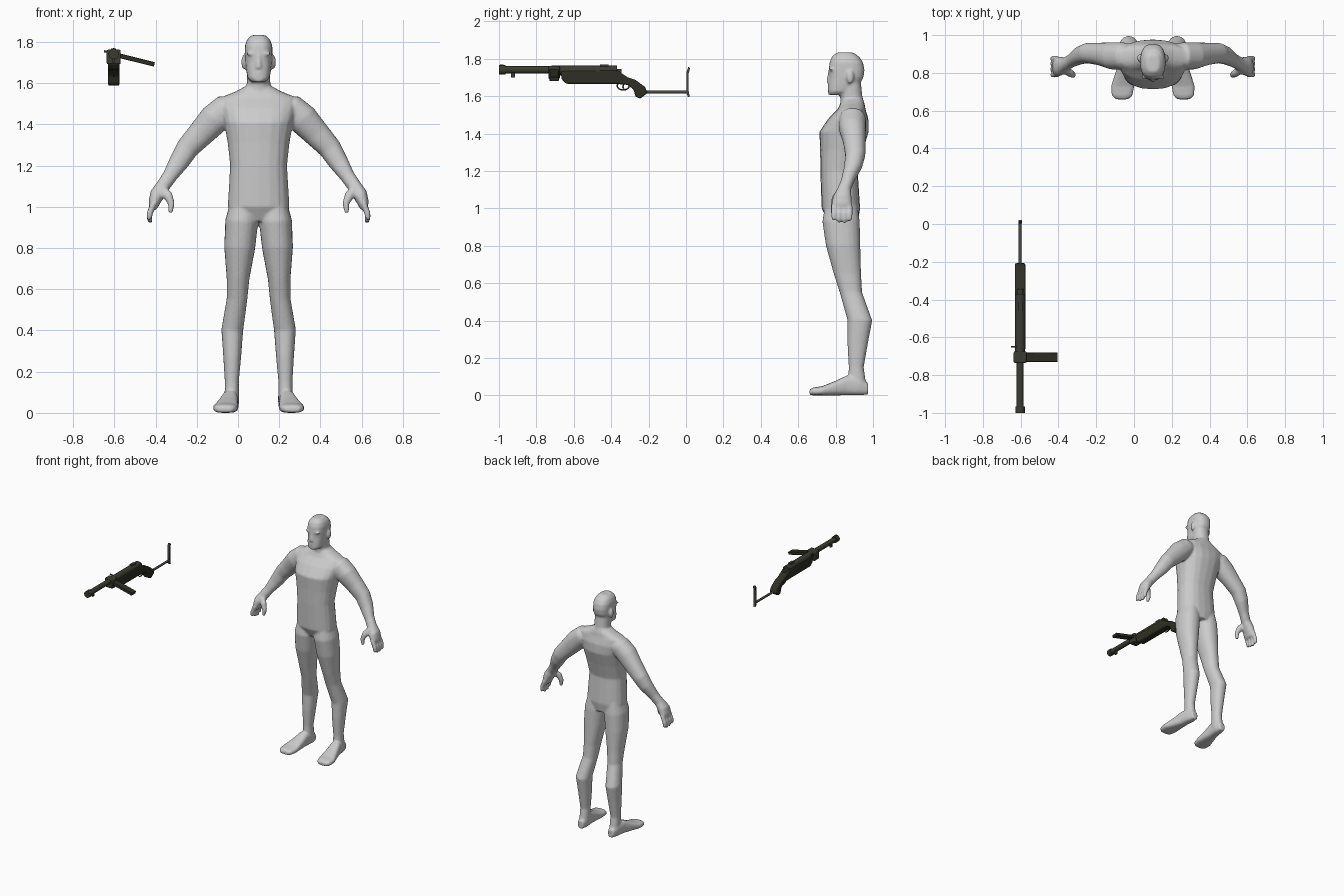
import bpy, bmesh, math
from mathutils import Vector, Matrix

cube = bpy.data.objects.get("Cube")
if cube:
    bpy.data.objects.remove(cube, do_unlink=True)


def material(name, rgb):
    m = bpy.data.materials.new(name)
    m.use_nodes = True
    m.diffuse_color = (*rgb, 1)
    b = next(n for n in m.node_tree.nodes if n.type == 'BSDF_PRINCIPLED')
    b.inputs["Base Color"].default_value = (*rgb, 1)
    b.inputs["Roughness"].default_value = 0.7
    return m


SKIN = material("light grey clay", (0.6, 0.6, 0.6))
STOCK = material("dark olive stock", (0.028, 0.028, 0.018))
METAL = material("olive gunmetal", (0.045, 0.045, 0.032))
WIRE = material("grey steel", (0.065, 0.065, 0.055))


def make_object(name, bm, mat, x=0.0):
    bmesh.ops.recalc_face_normals(bm, faces=bm.faces)
    me = bpy.data.meshes.new(name)
    bm.to_mesh(me)
    bm.free()
    me.materials.append(mat)
    ob = bpy.data.objects.new(name, me)
    ob.location.x = x
    bpy.context.collection.objects.link(ob)
    return ob


def limb(bm, rings, side=1, power=2.2, n=20):
    """Skin oval rings (x, y, z, half width, half depth) along a path."""
    loops = []
    for i, (x, y, z, a, b) in enumerate(rings):
        p, q = rings[max(i - 1, 0)], rings[min(i + 1, len(rings) - 1)]
        t = Vector(q[:3]) - Vector(p[:3])
        if abs(t.y) > 1.2 * (abs(t.z) + abs(t.x)):
            u, v = Vector((1, 0, 0)), Vector((0, 0, 1))
        else:
            v = Vector((0, 1, 0))
            t.y = 0
            u = v.cross(t).normalized()
        loop = []
        for k in range(n):
            c, s = math.cos(math.tau * k / n), math.sin(math.tau * k / n)
            co = Vector((x, y, z))
            co += u * a * math.copysign(abs(c) ** (2 / power), c)
            co += v * b * math.copysign(abs(s) ** (2 / power), s)
            co.x *= side
            loop.append(bm.verts.new(co))
        loops.append(loop)
    for l, m in zip(loops, loops[1:]):
        for k in range(n):
            j = (k + 1) % n
            bm.faces.new((l[k], l[j], m[j], m[k]))
    bm.faces.new(loops[0])
    bm.faces.new(loops[-1])


def blob(bm, center, size):
    mat = Matrix.Translation(center) @ Matrix.Diagonal((*size, 1))
    bmesh.ops.create_uvsphere(bm, u_segments=14, v_segments=10, radius=1, matrix=mat)


# Figure: torso, neck and head
bm = bmesh.new()
limb(bm, [(0, .84, .93, .09, .08), (0, .828, 1.0, .15, .103), (0, .818, 1.2, .138, .1),
          (0, .832, 1.31, .15, .115), (0, .845, 1.41, .168, .132), (0, .868, 1.48, .185, .107),
          (0, .885, 1.53, .185, .075), (0, .89, 1.56, .11, .065), (0, .89, 1.59, .055, .055)], power=2.4)
limb(bm, [(0, .895, 1.5, .065, .07), (0, .885, 1.58, .057, .06), (0, .875, 1.7, .057, .058)])
limb(bm, [(0, .81, 1.607, .036, .045), (0, .825, 1.625, .054, .066), (0, .843, 1.66, .06, .083),
          (0, .857, 1.7, .065, .092), (0, .859, 1.74, .067, .096), (0, .857, 1.78, .067, .09),
          (0, .853, 1.81, .057, .074), (0, .85, 1.833, .034, .045)], power=2.5)

# Face: nose, lips, brows, ears
limb(bm, [(0, .765, 1.672, .017, .015), (0, .764, 1.685, .014, .013), (0, .768, 1.735, .008, .008)])
blob(bm, (0, .768, 1.648), (.024, .011, .008))
blob(bm, (0, .775, 1.615), (.026, .016, .012))

for s in (-1, 1):
    blob(bm, (s * .034, .777, 1.742), (.028, .014, .008))
    blob(bm, (s * .071, .878, 1.702), (.013, .02, .036))
    # Arm and palm
    limb(bm, [(.13, .89, 1.47, .06, .066), (.16, .89, 1.473, .072, .072), (.215, .89, 1.425, .075, .072),
              (.28, .9, 1.355, .065, .06), (.345, .905, 1.285, .056, .054), (.385, .893, 1.22, .049, .048),
              (.43, .865, 1.15, .036, .036), (.465, .845, 1.1, .034, .037), (.492, .835, 1.06, .036, .05),
              (.507, .833, 1.02, .028, .054), (.512, .833, .99, .018, .05)], s)
    # Fingers and thumb
    for y, tip in ((.79, .94), (.819, .925), (.848, .922), (.876, .935)):
        limb(bm, [(.507, y, 1.02, .015, .014), (.528, y, .97, .016, .014),
                  (.53, y, .945, .014, .013), (.524, y, tip, .01, .01)], s, n=10)
    limb(bm, [(.475, .825, 1.09, .024, .024), (.44, .8, 1.055, .024, .022),
              (.423, .79, 1.015, .017, .017), (.428, .786, .972, .012, .012)], s, n=10)
    # Leg
    limb(bm, [(.075, .83, 1.03, .06, .085), (.082, .829, .93, .08, .1), (.092, .84, .8, .075, .092),
              (.1, .863, .65, .055, .073), (.105, .882, .55, .05, .06), (.128, .93, .4, .053, .066),
              (.128, .918, .28, .044, .055), (.13, .91, .15, .034, .04), (.13, .915, .05, .036, .05)], s)
    # Foot
    limb(bm, [(.13, .974, .035, .024, .03), (.132, .93, .05, .036, .049), (.14, .86, .054, .04, .053),
              (.149, .8, .039, .05, .039), (.16, .73, .025, .062, .025), (.163, .68, .021, .055, .021),
              (.163, .66, .018, .035, .015)], s, power=2.8)

body = make_object("human_figure", bm, SKIN, x=.1)
fuse = body.modifiers.new("fuse", 'REMESH')
fuse.mode = 'VOXEL'
fuse.voxel_size = .007
fuse.use_smooth_shade = True
relax = body.modifiers.new("relax", 'SMOOTH')
relax.factor = .5
relax.iterations = 5

# Rifle
GUN_X = -.603
gun = []


def prism(name, outline, half, mat, bevel=0.0, x=GUN_X):
    """Side outline (y, z) given an even thickness across x."""
    bm = bmesh.new()
    f = bm.faces.new([bm.verts.new((-half, y, z)) for y, z in outline])
    new = bmesh.ops.extrude_face_region(bm, geom=[f])["geom"]
    bmesh.ops.translate(bm, vec=(2 * half, 0, 0), verts=[g for g in new if isinstance(g, bmesh.types.BMVert)])
    ob = make_object(name, bm, mat, x)
    if bevel:
        m = ob.modifiers.new("round", 'BEVEL')
        m.width, m.segments = bevel, 2
    gun.append(ob)
    return ob


def box(name, y0, y1, z0, z1, half, mat, bevel=0.0, x=GUN_X):
    return prism(name, [(y0, z0), (y1, z0), (y1, z1), (y0, z1)], half, mat, bevel, x)


def tube(name, y0, y1, z, r, mat):
    bm = bmesh.new()
    m = Matrix.Translation((0, (y0 + y1) / 2, z)) @ Matrix.Rotation(math.pi / 2, 4, 'X')
    bmesh.ops.create_cone(bm, cap_ends=True, segments=16, radius1=r, radius2=r, depth=y1 - y0, matrix=m)
    gun.append(make_object(name, bm, mat, GUN_X))


def rod(name, points, r, mat, cyclic=False):
    cu = bpy.data.curves.new(name, 'CURVE')
    cu.dimensions = '3D'
    cu.bevel_depth, cu.bevel_resolution, cu.use_fill_caps = r, 2, True
    sp = cu.splines.new('POLY')
    sp.points.add(len(points) - 1)
    for p, co in zip(sp.points, points):
        p.co = (*co, 1)
    sp.use_cyclic_u = cyclic
    cu.materials.append(mat)
    ob = bpy.data.objects.new(name, cu)
    ob.location.x = GUN_X
    bpy.context.collection.objects.link(ob)


# Stock with pistol grip
prism("stock", [(-.67, 1.735), (-.665, 1.69), (-.64, 1.666), (-.37, 1.665), (-.31, 1.66), (-.28, 1.634),
                (-.27, 1.597), (-.245, 1.586), (-.205, 1.618), (-.22, 1.65), (-.27, 1.687),
                (-.31, 1.70), (-.37, 1.74)], .028, STOCK, .008)

# Barrel shroud, muzzle and receiver
tube("barrel", -.985, -.70, 1.741, .019, METAL)
tube("muzzle", -1.0, -.965, 1.741, .025, METAL)
tube("receiver", -.72, -.37, 1.737, .026, METAL)
tube("end_cap", -.375, -.345, 1.728, .017, METAL)
box("front_lug", -.935, -.915, 1.70, 1.73, .006, METAL)
box("front_sight", -.995, -.975, 1.755, 1.77, .004, METAL)
box("rear_sight", -.46, -.415, 1.755, 1.768, .012, METAL)

# Magazine housing and angled side magazine
box("magazine_housing", -.735, -.675, 1.692, 1.762, .034, METAL, .006)
mag = box("magazine", -.73, -.68, -.011, .011, .092, STOCK, .003, x=-.495)
mag.location.z = 1.713
mag.rotation_euler.y = math.radians(14)

# Bolt handle, trigger and guard
rod("bolt_handle", [(0, -.65, 1.748), (-.047, -.65, 1.755)], .005, METAL)
rod("trigger_guard", [(0, -.336 + .032 * math.cos(a * math.tau / 16), 1.655 + .022 * math.sin(a * math.tau / 16))
                      for a in range(16)], .004, METAL, True)
rod("trigger", [(0, -.33, 1.67), (0, -.338, 1.65), (0, -.333, 1.64)], .004, METAL)

# Skeleton shoulder rest
rod("stock_strut", [(0, -.23, 1.622), (0, .008, 1.622)], .0085, WIRE)
prism("shoulder_rest", [(.01, 1.595), (.02, 1.595), (.014, 1.63), (.014, 1.72), (.022, 1.75), (.012, 1.757),
                        (.003, 1.73), (.003, 1.62)], .009, WIRE)

bpy.ops.object.select_all(action='DESELECT')
for ob in gun:
    ob.select_set(True)
bpy.context.view_layer.objects.active = gun[0]
bpy.ops.object.shade_smooth_by_angle(angle=math.radians(35))
